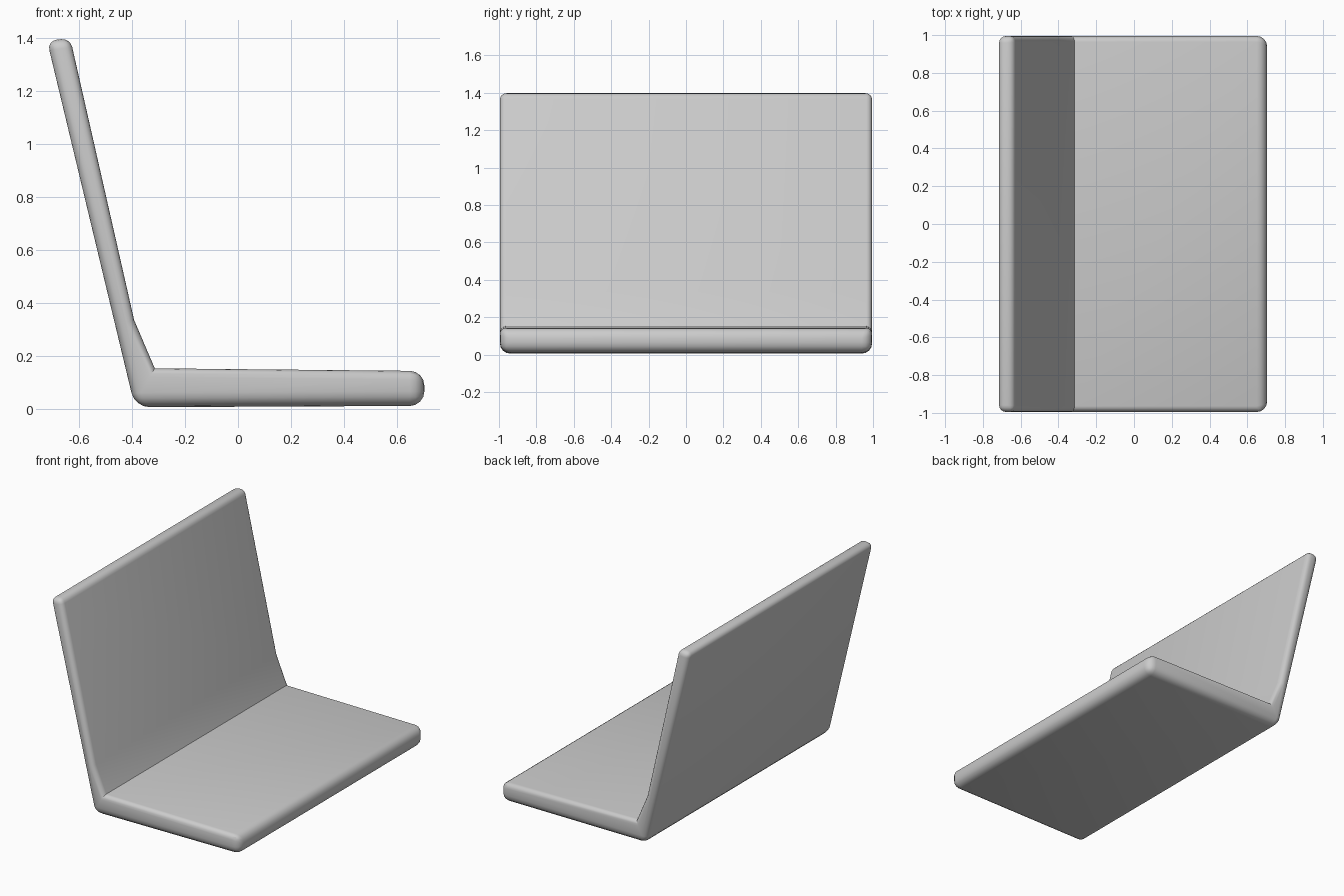
import bpy, bmesh

cube = bpy.data.objects.get("Cube")
if cube:
    bpy.data.objects.remove(cube, do_unlink=True)

# single grey finish
grey = bpy.data.materials.new("plain grey")
grey.use_nodes = True
colour = (0.6, 0.6, 0.6, 1)
grey.diffuse_color = colour
grey.node_tree.nodes["Principled BSDF"].inputs["Base Color"].default_value = colour

# side profile (x, z) and bevel share of the edge leaving each point
profile = [
    (-0.39, 0.005, 1.0),    # underside
    (0.705, 0.01, 1.0),     # free end of the base
    (0.705, 0.142, 0.6),    # top of the base
    (-0.315, 0.152, 0.55),  # sloped fold strip
    (-0.393, 0.335, 0.55),  # inner face of the upright panel
    (-0.635, 1.402, 0.65),  # top edge of the panel
    (-0.722, 1.39, 0.65),   # outer face of the panel
]
folds = (3, 4)              # inner creases stay sharp
half_width = 0.995

bm = bmesh.new()
weight = bm.edges.layers.float.new("bevel_weight_edge")
near = [bm.verts.new((x, -half_width, z)) for x, z, w in profile]
far = [bm.verts.new((x, half_width, z)) for x, z, w in profile]
count = len(profile)
bm.faces.new(near)
bm.faces.new(far[::-1])
for i in range(count):
    j = (i + 1) % count
    bm.faces.new((near[j], near[i], far[i], far[j]))

# bevel shares on the outline and on the long edges
for i, (x, z, w) in enumerate(profile):
    j = (i + 1) % count
    for ring in (near, far):
        bm.edges.get((ring[i], ring[j]))[weight] = w
    long_share = 0 if i in folds else (0.65 if z > 1 else 1.0)
    bm.edges.get((near[i], far[i]))[weight] = long_share
bmesh.ops.recalc_face_normals(bm, faces=bm.faces)

mesh = bpy.data.meshes.new("folded_panel")
bm.to_mesh(mesh)
bm.free()
mesh.materials.append(grey)
panel = bpy.data.objects.new("folded_panel", mesh)
bpy.context.collection.objects.link(panel)

# rounded rims
bevel = panel.modifiers.new("rounded_rims", "BEVEL")
bevel.limit_method = "WEIGHT"
bevel.width = 0.055
bevel.segments = 4

bpy.ops.object.select_all(action="DESELECT")
panel.select_set(True)
bpy.context.view_layer.objects.active = panel
bpy.ops.object.modifier_apply(modifier=bevel.name)
bpy.ops.object.shade_smooth_by_angle(angle=0.5)
